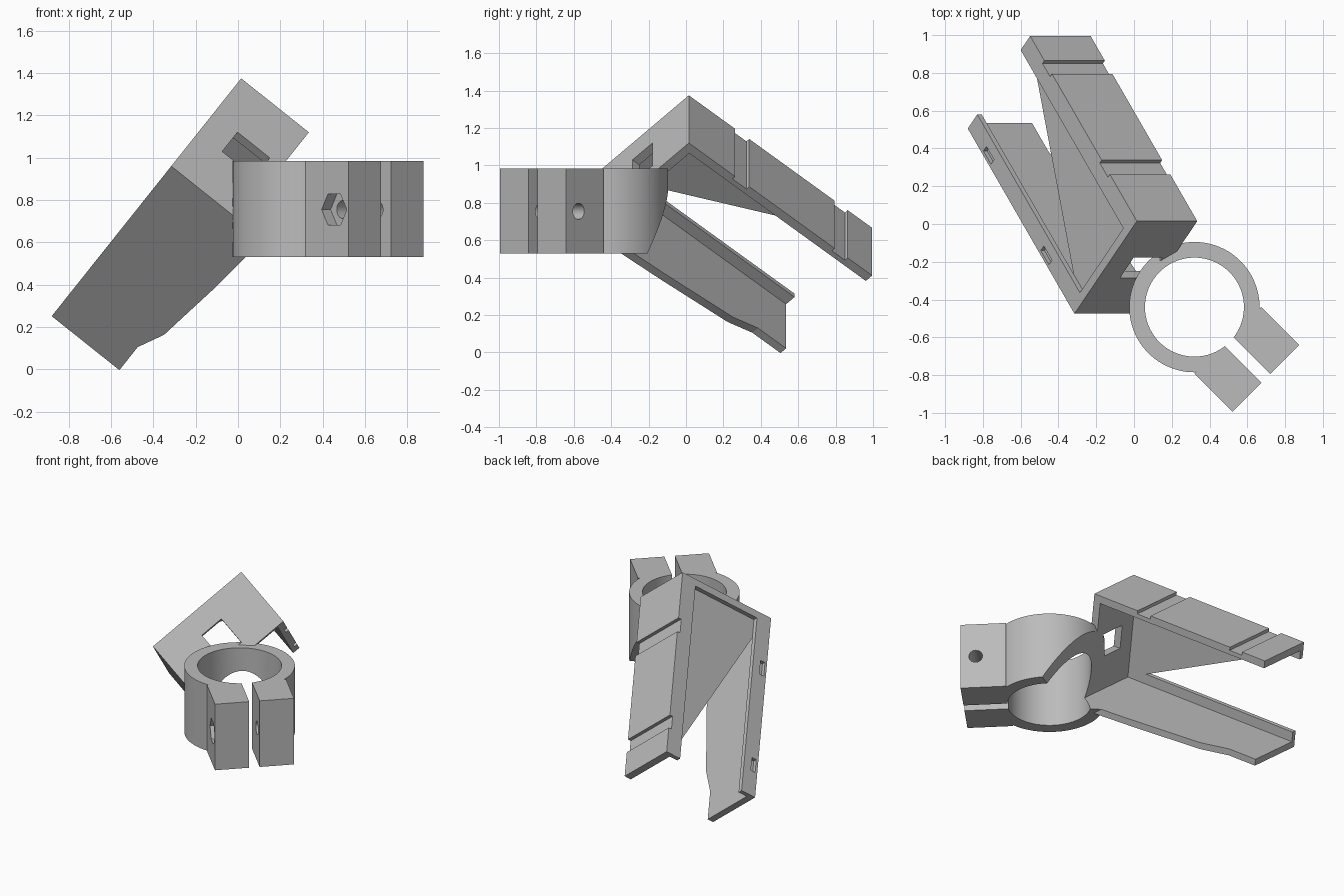
import bpy, bmesh, math
from mathutils import Matrix, Vector

old = bpy.data.objects.get("Cube")
if old:
    bpy.data.objects.remove(old, do_unlink=True)

gray = bpy.data.materials.new("plain_gray")
gray.use_nodes = True
color = (0.5, 0.5, 0.5, 1)
gray.diffuse_color = color
gray.node_tree.nodes["Principled BSDF"].inputs["Base Color"].default_value = color


def frame(origin, x_axis, y_axis):
    x = Vector(x_axis).normalized()
    y = Vector(y_axis)
    y = (y - x * y.dot(x)).normalized()
    m = Matrix((x, y, x.cross(y))).transposed().to_4x4()
    m.translation = origin
    return m


# Tilted tray frame: width, depth between arms, length along arms
TRAY = frame((0.015, 0.015, 1.375), (0.32, 0, -0.255), (-0.33, -0.49, -0.415))
# Clamp frame: out along the ears, across the ears, up
CLAMP = frame((0.32, -0.44, 0), (1, -1, 0), (1, 1, 0))


def finish(name, bm, m):
    bmesh.ops.transform(bm, matrix=m, verts=bm.verts)
    bmesh.ops.recalc_face_normals(bm, faces=bm.faces)
    mesh = bpy.data.meshes.new(name)
    bm.to_mesh(mesh)
    bm.free()
    mesh.materials.append(gray)
    ob = bpy.data.objects.new(name, mesh)
    bpy.context.scene.collection.objects.link(ob)
    return ob


def prism(name, m, points, low, high):
    bm = bmesh.new()
    face = bm.faces.new([bm.verts.new((x, y, low)) for x, y in points])
    ext = bmesh.ops.extrude_face_region(bm, geom=[face])["geom"]
    verts = [g for g in ext if isinstance(g, bmesh.types.BMVert)]
    bmesh.ops.translate(bm, verts=verts, vec=(0, 0, high - low))
    return finish(name, bm, m)


def box(name, m, x, y, z):
    pts = [(x[0], y[0]), (x[1], y[0]), (x[1], y[1]), (x[0], y[1])]
    return prism(name, m, pts, z[0], z[1])


def rod(name, m, radius, low, high, sides):
    pts = [(radius * math.cos(math.tau * i / sides), radius * math.sin(math.tau * i / sides))
           for i in range(sides)]
    return prism(name, m, pts, low, high)


def combine(target, tool, operation):
    mod = target.modifiers.new("combine", 'BOOLEAN')
    mod.operation = operation
    mod.solver = 'EXACT'
    mod.object = tool
    graph = bpy.context.evaluated_depsgraph_get()
    mesh = bpy.data.meshes.new_from_object(target.evaluated_get(graph))
    target.modifiers.clear()
    target.data = mesh
    bpy.data.objects.remove(tool, do_unlink=True)


W, D, L, T = 0.409, 0.722, 1.335, 0.05

# Tray block with its plate window
body = box("clamp_bracket", TRAY, (0, W), (0, D), (0, L))
combine(body, box("window", TRAY, (0.145, 0.34), (0.285, 0.444), (-0.1, 0.1)), 'DIFFERENCE')

# Flared web on the lower arm, running into the ring
web_frame = TRAY @ Matrix.Rotation(math.pi / 2, 4, 'X')
web = [(0.3, -1.13), (W, -1.13), (0.47, -0.95), (0.52, -0.47), (0.545, -0.15), (0.545, 0), (0.3, 0)]
web = [(u, -t) for u, t in web]
combine(body, prism("web", web_frame, web, -D, -0.64), 'UNION')

# Ring and two ears
LOW, HIGH = 0.53, 0.985
combine(body, rod("ring", CLAMP, 0.345, LOW, HIGH, 96), 'UNION')
combine(body, box("ears", CLAMP, (0.25, 0.535), (-0.25, 0.25), (LOW, HIGH)), 'UNION')

# Hollow the tray, leaving a plate, two arms and their lips
combine(body, box("cavity", TRAY, (0.03, 1.4), (T, D - 0.044), (T, 1.6)), 'DIFFERENCE')
combine(body, box("lip_gap", TRAY, (-0.1, 0.1), (0.11, 0.612), (T, 1.6)), 'DIFFERENCE')

# Strap grooves on the upper arm, slots in the lower lip
for start, end in ((0.338, 0.44), (1.062, 1.157)):
    combine(body, box("groove", TRAY, (-0.1, 0.6), (-0.1, 0.022), (start, end)), 'DIFFERENCE')
    combine(body, box("slot", TRAY, (-0.1, 0.025), (0.67, 0.705), (start, end)), 'DIFFERENCE')

# Bore, split, bolt hole and nut pocket
combine(body, rod("bore", CLAMP, 0.262, 0.4, 1.1, 96), 'DIFFERENCE')
combine(body, box("split", CLAMP, (0.15, 0.7), (-0.033, 0.033), (0.4, 1.1)), 'DIFFERENCE')
bolt = CLAMP @ Matrix.Translation((0.44, 0, 0.755)) @ Matrix.Rotation(math.pi / 2, 4, 'X')
combine(body, rod("bolt_hole", bolt, 0.043, -0.4, 0.4, 32), 'DIFFERENCE')
combine(body, rod("nut_pocket", bolt, 0.084, 0.19, 0.4, 6), 'DIFFERENCE')

# Smooth the round walls, keep the corners crisp
bpy.ops.object.select_all(action='DESELECT')
body.select_set(True)
bpy.context.view_layer.objects.active = body
bpy.ops.object.shade_smooth_by_angle(angle=math.radians(25))
